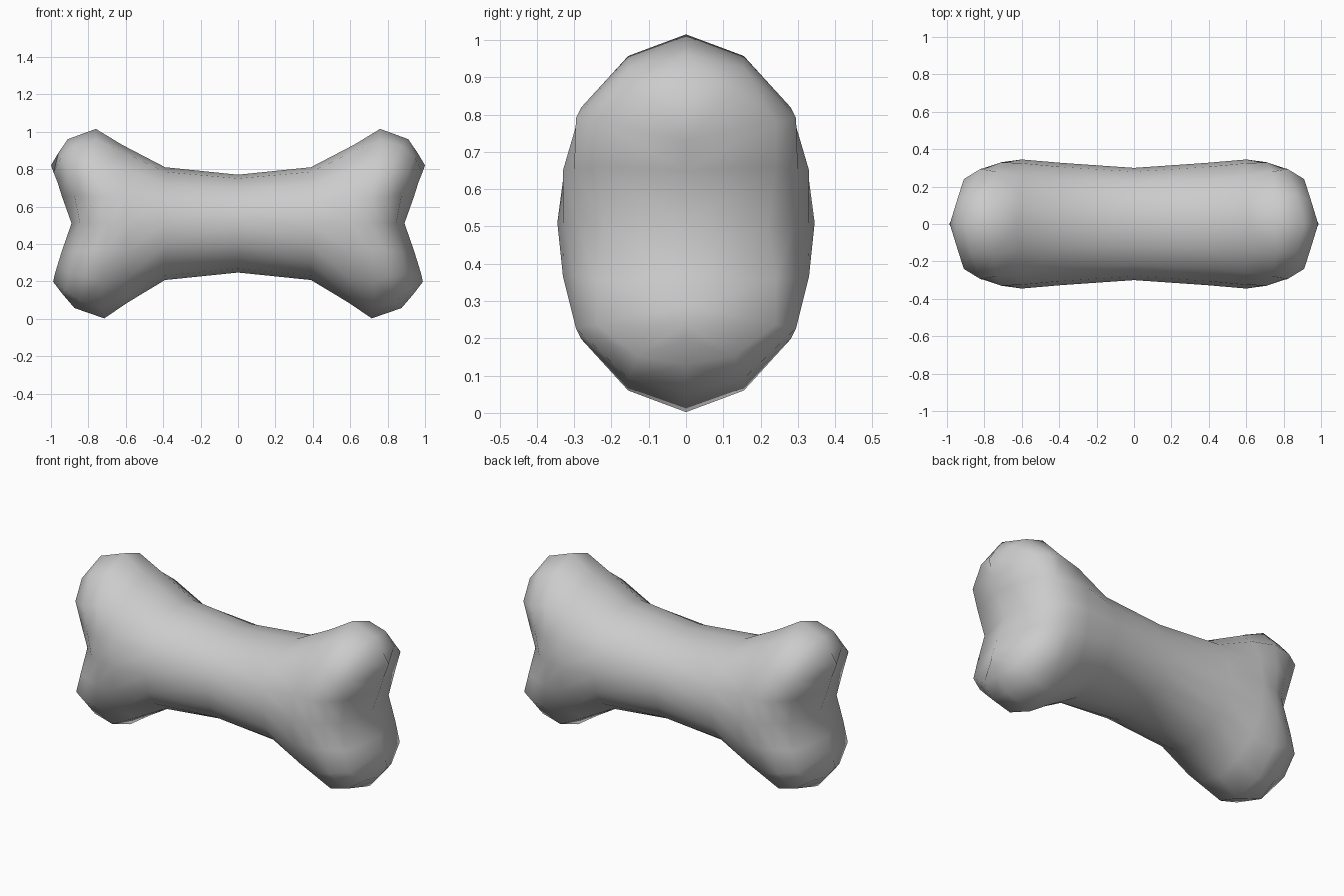
import bpy

if "Cube" in bpy.data.objects:
    bpy.data.objects.remove(bpy.data.objects["Cube"])

MID = 0.51
# Upper front quarter: each station runs from the top seam round to mid height (x, depth, z)
STATIONS = [
    [(0, 0, .77), (0, .12, .75), (0, .22, .695), (0, .28, .61), (0, .30, MID)],
    [(.39, 0, .81), (.39, .13, .785), (.39, .235, .715), (.39, .305, .62), (.39, .327, MID)],
    [(.62, 0, .93), (.61, .145, .89), (.60, .26, .80), (.60, .325, .66), (.60, .345, MID)],
    [(.76, 0, 1.015), (.76, .155, .957), (.74, .28, .82), (.71, .33, .65), (.70, .328, MID)],
    [(.91, 0, .96), (.87, .155, .925), (.82, .295, .79), (.79, .30, .65), (.77, .29, MID)],
    [(.96, 0, .887), (.945, .13, .865), (.91, .24, .78), (.875, .24, .66), (.845, .22, MID)],
    [(1, 0, .82), (.985, 0, .78), (.965, 0, .73), (.94, 0, .65), (.89, 0, MID)],
]


def lower(p):
    """Reflect a point below mid height; the lower knobs sit slightly further in."""
    x, d, z = p
    pull = .045 * max(0, (z - .75) / .265) if x > .5 else 0
    return (x - pull, d, 1.017 - z)


# Front right half of the bone, top seam to bottom seam
verts, faces = [], []
for st in STATIONS:
    column = st + [lower(p) for p in reversed(st[:-1])]
    verts += [(x, -d, z) for x, d, z in column]
rows = len(STATIONS[0]) * 2 - 1
for i in range(len(STATIONS) - 1):
    for j in range(rows - 1):
        a, b = i * rows + j, (i + 1) * rows + j
        faces.append((a, a + 1, b + 1, b))

mesh = bpy.data.meshes.new("bone")
mesh.from_pydata(verts, [], faces)
mesh.polygons.foreach_set("use_smooth", [True] * len(faces))
bone = bpy.data.objects.new("bone", mesh)
bpy.context.collection.objects.link(bone)

# Mirror left-right and front-back
mirror = bone.modifiers.new("mirror", 'MIRROR')
mirror.use_axis = (True, True, False)
mirror.use_mirror_merge = True
mirror.merge_threshold = 0.001
